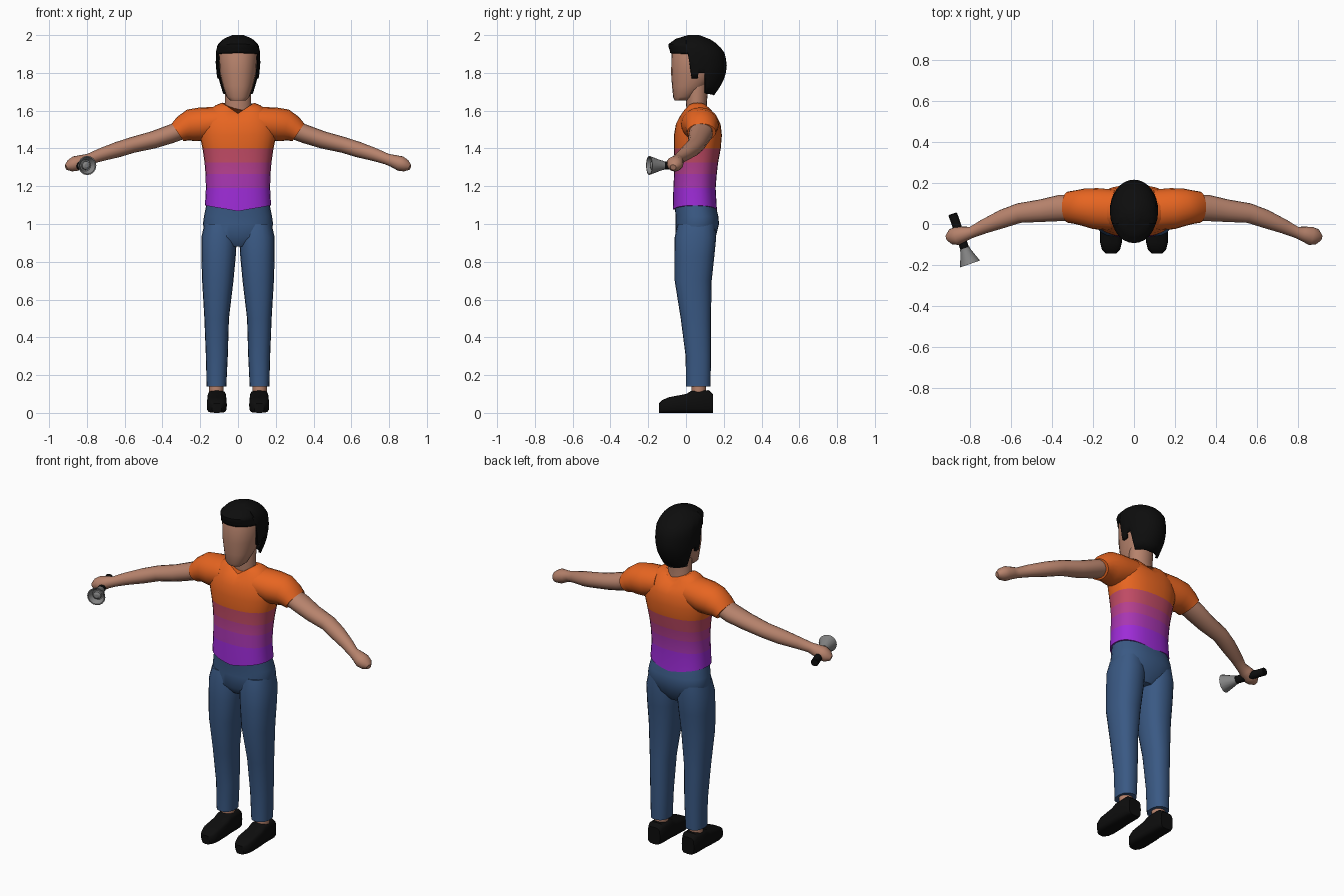
import bpy, bmesh, math
from mathutils import Vector

if "Cube" in bpy.data.objects:
    bpy.data.objects.remove(bpy.data.objects["Cube"])


def material(name, r, g, b):
    m = bpy.data.materials.new(name)
    m.diffuse_color = (r, g, b, 1)
    m.use_nodes = True
    m.node_tree.nodes["Principled BSDF"].inputs["Base Color"].default_value = m.diffuse_color
    return m


SKIN = material("skin", .47, .225, .15)
BLACK = material("black", .004, .004, .004)
JEANS = material("denim blue", .042, .10, .23)
GREY = material("grey metal", .23, .23, .23)
SHIRT = [material("purple", .34, .025, .68), material("violet", .39, .037, .44),
         material("magenta", .46, .05, .27), material("pink", .53, .07, .13),
         material("orange", .80, .13, .015)]


def finish(name, bm, mats, angle=40):
    bmesh.ops.recalc_face_normals(bm, faces=bm.faces)
    me = bpy.data.meshes.new(name)
    bm.to_mesh(me)
    bm.free()
    for m in mats:
        me.materials.append(m)
    ob = bpy.data.objects.new(name, me)
    bpy.context.collection.objects.link(ob)
    bpy.ops.object.select_all(action='DESELECT')
    ob.select_set(True)
    bpy.context.view_layer.objects.active = ob
    bpy.ops.object.shade_smooth_by_angle(angle=math.radians(angle))
    return ob


def skin_rows(bm, rows, caps=(True, True)):
    n = len(rows[0])
    for a, b in zip(rows, rows[1:]):
        for i in range(n):
            j = (i + 1) % n
            bm.faces.new((a[i], a[j], b[j], b[i]))
    if caps[0]:
        bm.faces.new(rows[0])
    if caps[1]:
        bm.faces.new(rows[-1])


def loft(name, rings, mats, n=20, e=2.0, axis=None, side=1, rule=None, angle=40):
    """Skin superellipse rings (x, y, z, half depth, half width, lift of the sides)."""
    bm = bmesh.new()
    pts = [Vector(r[:3]) for r in rings]
    rows = []
    for k, r in enumerate(rings):
        t = Vector(axis) if axis else pts[min(k + 1, len(pts) - 1)] - pts[max(k - 1, 0)]
        t.normalize()
        ref = Vector((1, 0, 0)) if abs(t.y) > .9 else Vector((0, 1, 0))
        u = (ref - t * t.dot(ref)).normalized()
        v = t.cross(u)
        lift = r[5] if len(r) > 5 else 0
        row = []
        for i in range(n):
            a = 2 * math.pi * i / n
            c, s = math.cos(a), math.sin(a)
            c = math.copysign(abs(c) ** (2 / e), c)
            s = math.copysign(abs(s) ** (2 / e), s)
            p = pts[k] + u * c * r[3] + v * s * r[4]
            p.z += lift * abs(s)
            p.x *= side
            row.append(bm.verts.new(p))
        rows.append(row)
    skin_rows(bm, rows)
    if rule:
        for f in bm.faces:
            f.material_index = rule(f.calc_center_median())
    return finish(name, bm, mats, angle)


UP = (0, 0, 1)

# Shirt body with colour bands and a V neck
bands = (1.19, 1.265, 1.325, 1.40)
loft("shirt", [(0, .047, 1.068, .117, .175, .03), (0, .045, 1.19, .112, .17),
               (0, .050, 1.265, .113, .172), (0, .055, 1.325, .115, .177),
               (0, .060, 1.40, .124, .188), (0, .063, 1.47, .127, .203),
               (0, .065, 1.53, .118, .198, .01), (0, .065, 1.56, .10, .165, .03),
               (0, .062, 1.578, .078, .12, .05), (0, .06, 1.585, .062, .085, .057)],
     SHIRT, n=28, e=2.4, axis=UP, rule=lambda c: sum(c.z > b for b in bands))

# Jeans: hips
loft("jeans_hips", [(0, .05, .88, .07, .06), (0, .05, .93, .107, .165),
                    (0, .06, 1.0, .115, .186), (0, .058, 1.04, .113, .18),
                    (0, .048, 1.10, .108, .168)], [JEANS], n=28, e=2.3, axis=UP)

for side, tag in ((1, "left"), (-1, "right")):
    # Sleeve, arm and closed hand
    loft("sleeve_" + tag, [(.10, .068, 1.54, .10, .08), (.19, .075, 1.528, .10, .09),
                           (.25, .082, 1.522, .09, .086), (.29, .082, 1.505, .081, .07),
                           (.320, .082, 1.485, .076, .056)], [SHIRT[4]], side=side)
    loft("arm_" + tag, [(.28, .08, 1.505, .06, .05), (.36, .078, 1.475, .064, .049),
                        (.45, .065, 1.445, .055, .046), (.56, .053, 1.418, .048, .042),
                        (.64, .025, 1.393, .045, .041), (.73, -.012, 1.365, .035, .034),
                        (.79, -.040, 1.343, .028, .029), (.82, -.047, 1.334, .035, .033),
                        (.86, -.058, 1.32, .045, .040), (.89, -.062, 1.308, .038, .032),
                        (.91, -.068, 1.30, .016, .015)], [SKIN], n=16, side=side)
    # Trouser leg, ankle and shoe
    loft("jeans_leg_" + tag, [(.114, .065, .14, .065, .052), (.112, .065, .30, .067, .058),
                              (.113, .052, .50, .080, .065), (.107, .038, .70, .098, .083),
                              (.103, .045, .83, .105, .091), (.100, .050, .93, .110, .094),
                              (.098, .055, 1.0, .10, .08)], [JEANS], e=2.3, axis=UP, side=side)
    loft("ankle_" + tag, [(.115, .068, .08, .038, .038), (.115, .068, .20, .038, .038)],
         [SKIN], n=12, axis=UP, side=side)
    shoe = [(.143, .040, .10), (.12, .050, .12), (.03, .050, .118), (0, .052, .10),
            (-.09, .053, .083), (-.125, .044, .068), (-.143, .025, .05)]
    loft("shoe_" + tag, [(.112, y, h / 2, w, h / 2) for y, w, h in shoe],
         [BLACK], n=16, e=4, axis=(0, 1, 0), side=side)

# Neck and head
loft("neck", [(0, .065, 1.55, .058, .074), (0, .055, 1.64, .055, .070),
              (0, .06, 1.74, .06, .07)], [SKIN], axis=UP)
loft("head", [(0, -.022, 1.655, .038, .042), (0, -.014, 1.672, .054, .060),
              (0, .02, 1.73, .094, .080), (0, .043, 1.80, .122, .097),
              (0, .05, 1.90, .126, .103), (0, .045, 1.94, .105, .085)],
     [SKIN], e=2.2, axis=UP, angle=50)

# Hair: cap running from a hairline that depends on direction up to the crown
HAIR = [(1.66, .07, .06, .07), (1.70, .07, .095, .09), (1.78, .067, .142, .112),
        (1.85, .065, .152, .118), (1.91, .06, .143, .117), (1.95, .037, .133, .108),
        (1.98, .035, .09, .078), (2.0, .04, .03, .03)]
LINE = [(0, 1.68), (68, 1.69), (77, 1.80), (90, 1.80), (93, 1.77), (106, 1.77),
        (110, 1.90), (180, 1.905)]


def interp(table, x):
    for a, b in zip(table, table[1:]):
        if x <= b[0]:
            f = (x - a[0]) / (b[0] - a[0])
            return [p + (q - p) * f for p, q in zip(a[1:], b[1:])]
    return list(table[-1][1:])


half = [0, 12, 24, 36, 48, 60, 68, 77, 90, 93, 106, 110, 122, 135, 150, 165, 180]
degs = half + [-d for d in half[-2:0:-1]]
bm = bmesh.new()
rows = []
for k in range(13):
    row = []
    for d in degs:
        z0 = interp(LINE, abs(d))[0]
        z = z0 + (2.0 - z0) * math.sin(k / 12 * math.pi / 2)
        cy, ry, rx = interp(HAIR, z)
        a = math.radians(d)
        row.append(bm.verts.new((rx * math.sin(a), cy + ry * math.cos(a), z)))
    rows.append(row)
skin_rows(bm, rows, (False, True))
hair = finish("hair", bm, [BLACK], 50)
mod = hair.modifiers.new("thickness", 'SOLIDIFY')
mod.thickness = .014
mod.offset = -1

# Torch held in the right hand
tail = Vector((-.883, .05, 1.31))
aim = Vector((.085, -.245, 0)).normalized()


def torch_part(name, profile, mat):
    loft(name, [(*(tail + aim * t), r, r) for t, r in profile], [mat], n=16, axis=aim, angle=30)


torch_part("torch_grip", [(0, .019), (.004, .022), (.185, .022)], BLACK)
torch_part("torch_head", [(.178, .024), (.19, .026), (.259, .051), (.259, .045),
                          (.23, .03)], GREY)
torch_part("torch_bulb", [(.225, .024), (.245, .022), (.252, .01)], GREY)
